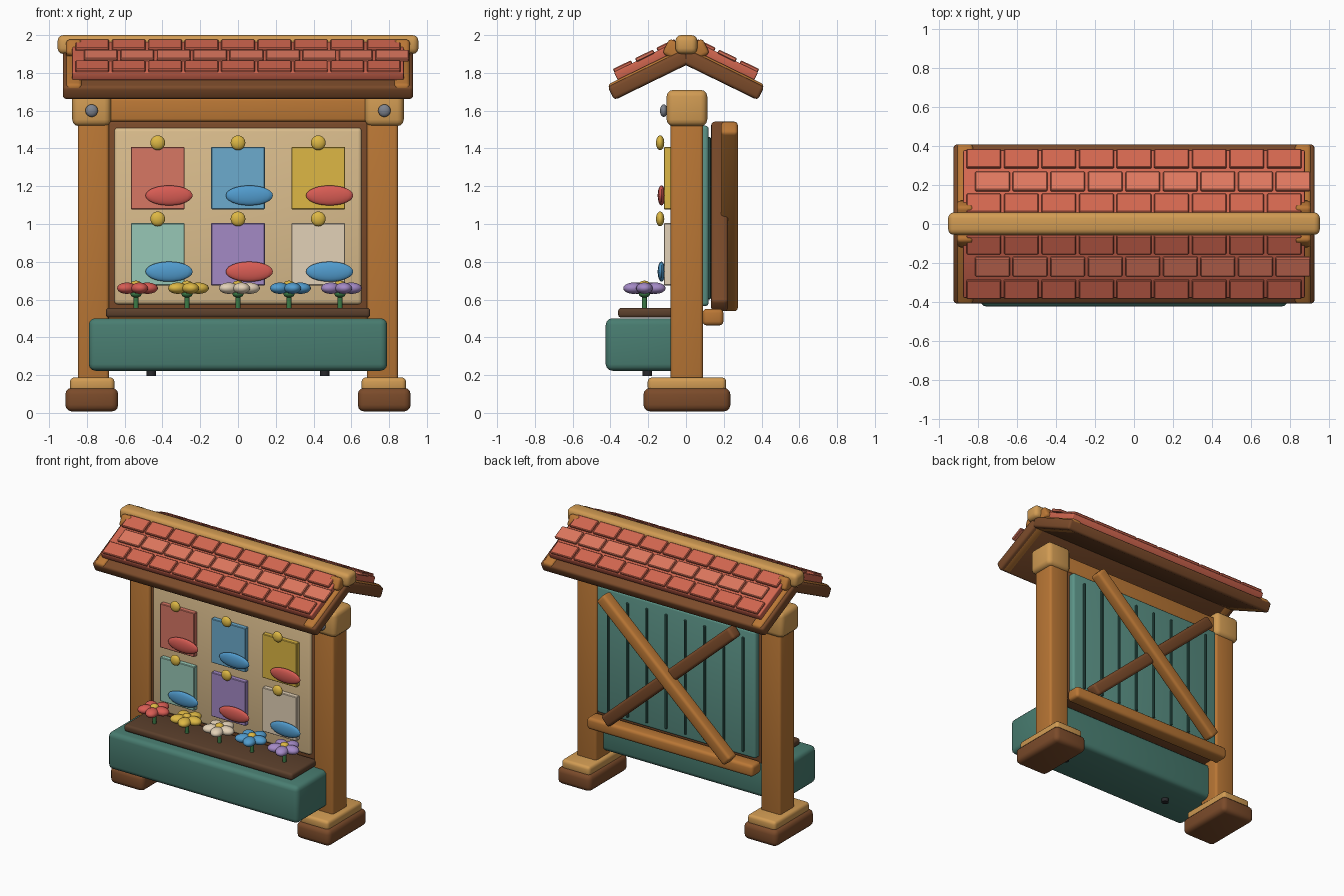
import bpy, bmesh
from math import radians, sin, cos, tan, pi
from mathutils import Matrix, Euler

if "Cube" in bpy.data.objects:
    bpy.data.objects.remove(bpy.data.objects["Cube"])


def mat(name, r, g, b):
    m = bpy.data.materials.new(name)
    m.diffuse_color = (*[(c / 255) ** 2.2 for c in (r, g, b)], 1)
    m.use_nodes = True
    m.node_tree.nodes["Principled BSDF"].inputs["Base Color"].default_value = m.diffuse_color
    return m


WOOD = mat("wood", 184, 118, 56)
TAN = mat("light_wood", 208, 154, 84)
BROWN = mat("dark_wood", 122, 76, 46)
SOIL = mat("soil", 92, 66, 48)
TEAL = mat("teal", 74, 124, 112)
TEAL2 = mat("teal_panel", 92, 146, 134)
TEAL3 = mat("teal_dark", 52, 92, 84)
CORK = mat("cork", 218, 188, 140)
TILE_A = mat("tile_a", 208, 102, 80)
TILE_B = mat("tile_b", 220, 118, 94)
METAL = mat("metal", 125, 130, 140)
DARK = mat("dark", 45, 45, 48)
GREEN = mat("stem_green", 62, 122, 72)
RED = mat("red", 214, 92, 84)
BLUE = mat("blue", 82, 154, 204)
PAPER_RED = mat("paper_red", 214, 118, 100)
PAPER_BLUE = mat("paper_blue", 108, 170, 204)
YELLOW = mat("yellow", 220, 182, 70)
MINT = mat("mint", 150, 198, 180)
PURPLE = mat("purple", 162, 136, 196)
CREAM = mat("cream", 226, 208, 182)


def finish(name, bm, material, loc, rot=(0, 0, 0)):
    me = bpy.data.meshes.new(name)
    bm.to_mesh(me)
    bm.free()
    me.shade_smooth()
    me.set_sharp_from_angle(angle=radians(35))
    me.materials.append(material)
    ob = bpy.data.objects.new(name, me)
    ob.location, ob.rotation_euler = loc, rot
    bpy.context.collection.objects.link(ob)
    return ob


def box(name, loc, size, material, bevel=0.015, rot=(0, 0, 0), seg=3):
    bm = bmesh.new()
    bmesh.ops.create_cube(bm, size=1, matrix=Matrix.Diagonal((*size, 1)))
    if bevel:
        bmesh.ops.bevel(bm, geom=bm.edges[:], offset=bevel, segments=seg,
                        profile=0.5, affect='EDGES')
    return finish(name, bm, material, loc, rot)


def ball(name, loc, radii, material, rot=(0, 0, 0)):
    bm = bmesh.new()
    bmesh.ops.create_uvsphere(bm, u_segments=20, v_segments=12, radius=1,
                              matrix=Matrix.Diagonal((*radii, 1)))
    return finish(name, bm, material, loc, rot)


def cyl(name, loc, r, h, material):
    bm = bmesh.new()
    bmesh.ops.create_cone(bm, cap_ends=True, segments=16, radius1=r, radius2=r, depth=h)
    return finish(name, bm, material, loc)


# Posts with feet, caps and bolts
for s, side in ((-1, "left"), (1, "right")):
    box(side + "_foot", (s * .774, .005, .07), (.28, .46, .125), BROWN, .035)
    box(side + "_foot_top", (s * .772, .005, .15), (.235, .415, .075), TAN, .022)
    box(side + "_post", (s * .765, .005, .88), (.165, .172, 1.45), WOOD, .018)
    box(side + "_post_cap", (s * .775, .005, 1.614), (.205, .215, .192), TAN, .035)
    ball(side + "_bolt", (s * .775, -.118, 1.6), (.033, .02, .033), METAL)

# Notice board between the posts
box("top_beam", (0, .005, 1.605), (1.42, .14, .125), WOOD, .015)
box("board_frame", (0, .01, 1.03), (1.38, .13, 1.03), BROWN, .015)
box("cork_board", (0, -.05, 1.042), (1.31, .06, .935), CORK, .02)

# Pinned papers, each with a sticker and a pin
papers = ((PAPER_RED, PAPER_BLUE, YELLOW), (MINT, PURPLE, CREAM))
for row, z in enumerate((1.243, .84)):
    for col in range(3):
        x = (col - 1) * .425
        box("paper", (x, -.098, z), (.285, .038, .33), papers[row][col], .004, seg=1)
        ball("paper_pin", (x, -.137, z + .187), (.039, .022, .039), YELLOW)
        ball("paper_sticker", (x + .06, -.13, z - .092), (.125, .02, .053),
             (RED, BLUE)[(row + col) % 2])

# Back panel with battens, lower rail and crossed braces
box("back_panel", (0, .085, 1.043), (1.32, .07, .955), TEAL2, .018)
for i in range(8):
    box("back_batten", ((i - 3.5) * .16, .119, 1.03), (.02, .025, .86), TEAL3, .005, seg=1)
box("back_rail", (0, .143, .507), (1.38, .11, .088), WOOD, .022)
box("dark_brace", (0, .178, 1.04), (1.425, .09, .09), BROWN, .02, (0, radians(42), 0))
box("light_brace", (0, .23, 1.04), (1.425, .09, .09), WOOD, .02, (0, radians(-42), 0))

# Planter with soil and drain feet
box("planter", (0, -.21, .362), (1.58, .43, .278), TEAL, .035)
box("soil", (0, -.21, .53), (1.4, .3, .052), SOIL, .018)
for s in (-1, 1):
    cyl("planter_drain", (s * .46, -.205, .215), .025, .04, DARK)

# Flowers
for i, m in enumerate((RED, YELLOW, CREAM, BLUE, PURPLE)):
    x, y = (i - 2) * .27, -.22
    cyl("flower_stem", (x, y, .6), .013, .11, GREEN)
    ball("flower_base", (x, y, .63), (.03, .03, .02), GREEN)
    for k in range(5):
        a = k * 2 * pi / 5
        ball("flower_petal", (x + .06 * cos(a), y + .06 * sin(a), .66),
             (.056, .044, .03), m, (0, 0, a))
    ball("flower_centre", (x, y, .678), (.03, .03, .022), YELLOW)

# Roof: two slopes with slab, red underlay, rafters and staggered tiles
ang = radians(26)
t = tan(ang)
for s, side in ((-1, "front"), (1, "back")):
    rot = (-s * ang, 0, 0)
    box(side + "_roof_slab", (0, s * .195, 1.79), (1.855, .45, .078), BROWN, .018, rot)
    box(side + "_roof_underlay", (0, s * .2, 1.963 - t * .2), (1.755, .38, .05),
        TILE_A, .008, rot)
    for x in (-.868, .868):
        box(side + "_rafter", (x, s * .145, 1.82), (.085, .56, .09), WOOD, .02, rot)
    for r, y in enumerate((.335, .218, .105)):
        for c in range(9):
            x = (c - 4) * .193 + (.045 if r == 1 else 0)
            box(side + "_roof_tile", (x, s * y, 1.997 - t * y), (.178, .107, .022),
                TILE_B if r == 1 else TILE_A, .005, rot, 1)
box("roof_ridge", (0, .002, 1.95), (1.91, .116, .1), TAN, .03)
